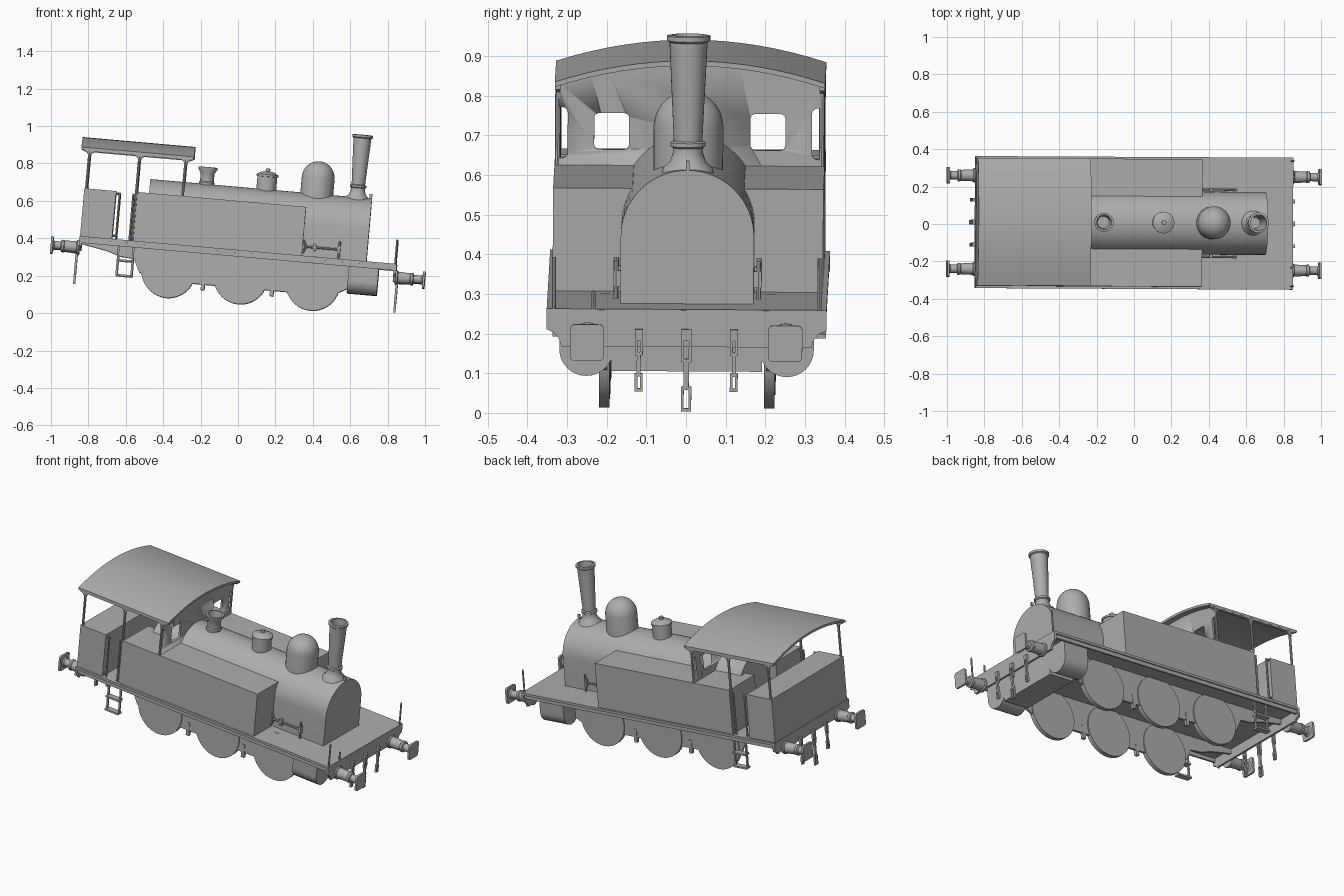
import bpy, bmesh, math
from mathutils import Matrix, Vector

if "Cube" in bpy.data.objects:
    bpy.data.objects.remove(bpy.data.objects["Cube"])

grey = bpy.data.materials.new("plain_grey")
grey.use_nodes = True
grey.diffuse_color = (0.42, 0.42, 0.42, 1)
grey.node_tree.nodes["Principled BSDF"].inputs["Base Color"].default_value = (0.42, 0.42, 0.42, 1)

# Whole engine is pitched nose-down; local z = 0 is the running plate top
POSE = (Matrix.Translation((0, 0.006, 0.336)) @ Matrix.Rotation(math.radians(-0.3), 4, 'Z')
        @ Matrix.Rotation(math.radians(5.05), 4, 'Y') @ Matrix.Rotation(math.radians(-0.35), 4, 'X'))
SIDES = (("left", 1), ("right", -1))


def finish(name, bm):
    bmesh.ops.recalc_face_normals(bm, faces=bm.faces)
    me = bpy.data.meshes.new(name)
    bm.to_mesh(me)
    bm.free()
    me.materials.append(grey)
    me.shade_smooth()
    me.set_sharp_from_angle(angle=math.radians(35))
    ob = bpy.data.objects.new(name, me)
    bpy.context.collection.objects.link(ob)
    ob.matrix_world = POSE
    return ob


def boxes(name, *spans):
    """Each span is (x0, x1, y0, y1, z0, z1)."""
    bm = bmesh.new()
    for x0, x1, y0, y1, z0, z1 in spans:
        m = (Matrix.Translation(((x0 + x1) / 2, (y0 + y1) / 2, (z0 + z1) / 2))
             @ Matrix.Diagonal((abs(x1 - x0), abs(y1 - y0), abs(z1 - z0), 1)))
        bmesh.ops.create_cube(bm, size=1, matrix=m)
    return finish(name, bm)


def prism(name, pts, a, b, axis):
    """Extrude a 2D outline along x (points are y,z) or y (points are x,z)."""
    bm = bmesh.new()
    place = (lambda p, t: (t, p[0], p[1])) if axis == 'x' else (lambda p, t: (p[0], t, p[1]))
    face = bm.faces.new([bm.verts.new(place(p, a)) for p in pts])
    new = bmesh.ops.extrude_face_region(bm, geom=[face])["geom"]
    shift = Vector(place((0, 0), b - a))
    bmesh.ops.translate(bm, vec=shift, verts=[v for v in new if isinstance(v, bmesh.types.BMVert)])
    return finish(name, bm)


def lathe(name, profile, loc, turn=0, steps=32):
    """Spin (radius, height) points about z, then tip the axis about y by turn degrees."""
    bm = bmesh.new()
    vs = [bm.verts.new((r, 0, h)) for r, h in profile]
    es = [bm.edges.new(e) for e in zip(vs, vs[1:])]
    bmesh.ops.spin(bm, geom=vs + es, cent=(0, 0, 0), axis=(0, 0, 1), angle=math.tau, steps=steps)
    bmesh.ops.remove_doubles(bm, verts=bm.verts, dist=1e-5)
    bm.transform(Matrix.Translation(loc) @ Matrix.Rotation(math.radians(turn), 4, 'Y'))
    return finish(name, bm)


def rods(name, radius, *ends):
    bm = bmesh.new()
    for p, q in ends:
        p, q = Vector(p), Vector(q)
        m = Matrix.Translation((p + q) / 2) @ (q - p).to_track_quat('Z', 'Y').to_matrix().to_4x4()
        bmesh.ops.create_cone(bm, cap_ends=True, segments=8, radius1=radius, radius2=radius,
                              depth=(q - p).length, matrix=m)
    return finish(name, bm)


def arc(cx, cz, r, a0, a1, n):
    angles = [math.radians(a0 + (a1 - a0) * i / n) for i in range(n + 1)]
    return [(cx + r * math.cos(a), cz + r * math.sin(a)) for a in angles]


def rounded(cx, cz, w, h, r):
    pts = []
    for i, (sx, sz) in enumerate(((1, 1), (-1, 1), (-1, -1), (1, -1))):
        pts += arc(cx + sx * (w / 2 - r), cz + sz * (h / 2 - r), r, 90 * i, 90 * i + 90, 4)
    return pts


def cut(target, cutter):
    mod = target.modifiers.new("opening", 'BOOLEAN')
    mod.operation, mod.solver, mod.object = 'DIFFERENCE', 'EXACT', cutter
    bpy.context.view_layer.objects.active = target
    bpy.ops.object.modifier_apply(modifier=mod.name)
    bpy.data.objects.remove(cutter)


def roof_line(half, drop, n=16):
    ys = [half - 2 * half * i / n for i in range(n + 1)]
    return [(y, 0.53 - drop - 0.475 * y * y) for y in ys]


# Running plate, valances and buffer beams
boxes("running_plate", (-0.848, 0.853, -0.353, 0.353, -0.014, 0))
for side, s in SIDES:
    boxes(side + "_valance", (-0.845, 0.85, s * 0.335, s * 0.346, -0.036, -0.01))
for name, x0, x1, depth in (("front_beam", 0.84, 0.854, 0.095), ("rear_beam", -0.849, -0.835, 0.07)):
    half = [(0.353, -0.002), (0.353, -0.052), (0.335, -0.06), (0.322, -0.075), (0.315, -depth)]
    prism(name, half + [(-y, z) for y, z in reversed(half)], x0, x1, 'x')

# Boiler, round on top with straight sides
prism("boiler", [(0.168, -0.005)] + arc(0, 0.17, 0.168, 0, 180, 32) + [(-0.168, -0.005)], -0.5, 0.69, 'x')
boxes("smokebox_lamp_iron", (0.675, 0.69, -0.004, 0.004, 0.33, 0.362))

# Boiler mountings
lathe("chimney", [(0, 0.31), (0.07, 0.31), (0.062, 0.338), (0.046, 0.352), (0.038, 0.375), (0.038, 0.388),
                  (0.044, 0.392), (0.044, 0.402), (0.036, 0.406), (0.048, 0.655), (0.055, 0.66),
                  (0.055, 0.672), (0.043, 0.674), (0.03, 0.42), (0, 0.42)], (0.61, 0, 0))
lathe("steam_dome", [(0, 0.25), (0.088, 0.25), (0.088, 0.425)] + arc(0, 0.425, 0.087, 10, 90, 8), (0.393, 0, 0))
lathe("filler", [(0, 0.3), (0.053, 0.3), (0.053, 0.405), (0.058, 0.406), (0.058, 0.417), (0.035, 0.43),
                 (0.012, 0.434), (0.012, 0.448), (0, 0.45)], (0.122, 0, 0))
lathe("safety_valve_casing", [(0, 0.31), (0.042, 0.31), (0.042, 0.345), (0.037, 0.352), (0.037, 0.395),
                              (0.051, 0.418), (0.051, 0.428), (0.04, 0.429), (0.032, 0.38), (0, 0.38)],
      (-0.198, 0, 0))

# Bunker and cab roof
boxes("bunker", (-0.846, -0.675, -0.341, 0.341, -0.005, 0.256))
prism("cab_roof", roof_line(0.341, 0) + roof_line(0.341, 0.013)[::-1], -0.88, -0.275, 'x')

# Cab front wall with two windows and edge notches
wall = prism("cab_front_wall", roof_line(0.333, 0.008) + [(-0.333, 0), (0.333, 0)], -0.325, -0.313, 'x')
for side, s in SIDES:
    cut(wall, prism("cutter", rounded(s * 0.197, 0.347, 0.088, 0.092, 0.012), -0.4, -0.25, 'x'))
    cut(wall, prism("cutter", rounded(s * 0.328, 0.343, 0.04, 0.13, 0.015), -0.4, -0.25, 'x'))

for side, s in SIDES:
    # Side tanks
    boxes(side + "_tank", (-0.561, 0.344, s * 0.1, s * 0.341, -0.005, 0.261))

    # Roof supports with corner brackets
    y = s * 0.333
    rods(side + "_cab_pillars", 0.007, ((-0.835, y, 0.25), (-0.835, y, 0.47)),
         ((-0.567, y, 0), (-0.567, y, 0.47)), ((-0.319, y, 0.25), (-0.319, y, 0.47)))
    boxes(side + "_eave_rail", (-0.865, -0.285, s * 0.325, s * 0.34, 0.455, 0.475))
    for i, px in enumerate((-0.835, -0.567, -0.319)):
        prism(f"{side}_bracket_{i}", [(px - 0.028, 0.457), (px - 0.01, 0.446), (px - 0.004, 0.42),
              (px + 0.004, 0.42), (px + 0.01, 0.446), (px + 0.028, 0.457)], s * 0.328, s * 0.338, 'y')
    rods(side + "_door_handrails", 0.005, ((-0.655, y, 0), (-0.655, y, 0.25)), ((-0.655, y, 0.245), (-0.677, y, 0.245)),
         ((-0.655, y, 0.02), (-0.677, y, 0.02)), ((-0.582, y, 0), (-0.582, y, 0.25)))

    # Frames and wheels
    prism(side + "_frame", [(-0.84, -0.01), (-0.84, -0.04), (-0.7, -0.065), (-0.62, -0.09), (-0.55, -0.095),
          (-0.515, -0.165), (-0.4, -0.2), (0.52, -0.2), (0.6, -0.155), (0.6, -0.01)], s * 0.201, s * 0.215, 'y')
    for i, wx in enumerate((-0.36, 0.027, 0.414)):
        prism(f"{side}_wheel_{i + 1}", arc(wx, -0.143, 0.145, 0, 350, 35), s * 0.195, s * 0.221, 'y')
    boxes(side + "_brake_hangers", *[(x, x + 0.02, s * 0.2, s * 0.218, -0.23, -0.15) for x in (-0.18, 0.19)])

    # Cylinders, rounded underneath
    prism(side + "_cylinder", [(s * 0.321, -0.005)] + [(s * py, z) for py, z in arc(0.253, -0.11, 0.068, 0, -180, 16)]
          + [(s * 0.185, -0.005)], 0.6, 0.76, 'x')

    # Cab steps
    ladder = [(x, x + 0.01, s * 0.322, s * 0.332, -0.195, -0.01) for x in (-0.64, -0.56)]
    ladder += [(-0.64, -0.55, s * 0.31, s * 0.345, z, z + 0.01) for z in (-0.195, -0.115)]
    boxes(side + "_cab_steps", *ladder)

    # Control rod beside the boiler
    y = s * 0.18
    rods(side + "_control_rod", 0.006, ((0.35, y, 0.05), (0.545, y, 0.05)), ((0.54, y, 0), (0.54, y, 0.095)),
         ((0.36, y, 0.05), (0.345, y, 0.085)), ((0.36, y, 0.05), (0.345, y, 0.015)))
    boxes(side + "_rod_brackets", *[(x, x + 0.015, s * 0.165, s * 0.187, 0.03, 0.07) for x in (0.4, 0.53)])

    # Front corner posts
    rods(side + "_front_post", 0.005, ((0.845, s * 0.335, -0.02), (0.845, s * 0.335, 0.13)))

boxes("cylinder_saddle", (0.6, 0.76, -0.19, 0.19, -0.165, -0.01))
rods("front_lamp_iron", 0.005, ((0.845, -0.235, -0.02), (0.845, -0.235, 0.045)))

# Buffers and couplings at both ends
for end, d, x0, tip, z in (("front", 1, 0.85, 1.01, -0.072), ("rear", -1, -0.845, -0.999, -0.06)):
    reach = abs(tip - x0)
    for side, s in SIDES:
        lathe(f"{end}_{side}_buffer", [(0, 0), (0.038, 0), (0.038, 0.012), (0.032, 0.016), (0.029, 0.08),
              (0.032, 0.084), (0.032, 0.096), (0.022, 0.1), (0.022, reach - 0.02), (0.035, reach - 0.006),
              (0, reach - 0.006)], (x0, s * 0.25, z), 90 * d, 20)
        prism(f"{end}_{side}_buffer_head", rounded(s * 0.25, z, 0.086, 0.092, 0.012), tip - d * 0.012, tip, 'x')
    for name, cy, w, length in (("centre", 0, 0.013, 0.207), ("left", 0.12, 0.01, 0.157), ("right", -0.12, 0.01, 0.157)):
        a, b, top = x0 + d * 0.006, x0 + d * 0.018, -0.05
        spans = [(x0, b, cy - w, cy + w, top - 0.02, top)]
        step = (length - 0.02) / 3
        for k in range(3):
            hi = top - 0.02 - k * step
            lo = hi - step
            if k == 1:
                spans.append((a, b, cy - w * 0.5, cy + w * 0.5, lo - 0.008, hi + 0.008))
            else:
                spans += [(a, b, cy + e * w, cy + e * (w - 0.007), lo, hi) for e in (1, -1)]
                spans += [(a, b, cy - w, cy + w, t, t + 0.008) for t in (lo, hi - 0.008)]
        boxes(f"{end}_{name}_coupling", *spans)
